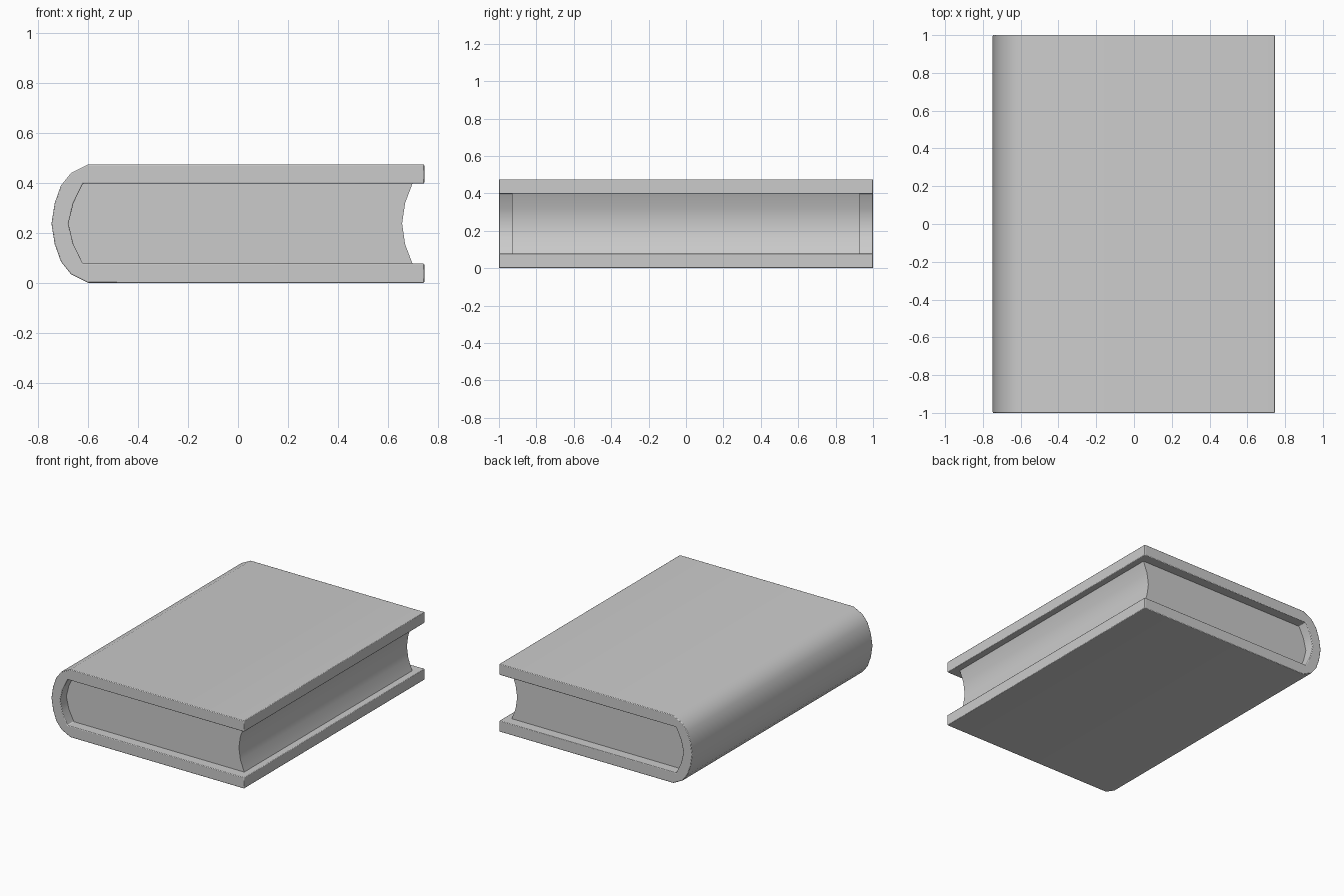
import bpy, bmesh, math

cube = bpy.data.objects.get("Cube")
if cube:
    bpy.data.objects.remove(cube, do_unlink=True)

MID = 0.2375  # height of the book's mirror plane

grey = bpy.data.materials.new("plain grey")
grey.use_nodes = True
grey.diffuse_color = (0.6, 0.6, 0.6, 1)
grey.node_tree.nodes["Principled BSDF"].inputs["Base Color"].default_value = (0.6, 0.6, 0.6, 1)


def mirrored(points):
    """Add the lower half of a profile whose last point lies on the mirror plane."""
    return points + [(x, 2 * MID - z) for x, z in reversed(points[:-1])]


def extrude_profile(name, profile, half_depth):
    """Extrude an x-z outline along y into a solid."""
    bm = bmesh.new()
    face = bm.faces.new([bm.verts.new((x, -half_depth, z)) for x, z in profile])
    result = bmesh.ops.extrude_face_region(bm, geom=[face])
    moved = [v for v in result["geom"] if isinstance(v, bmesh.types.BMVert)]
    bmesh.ops.translate(bm, verts=moved, vec=(0, 2 * half_depth, 0))
    bmesh.ops.recalc_face_normals(bm, faces=bm.faces)
    mesh = bpy.data.meshes.new(name)
    bm.to_mesh(mesh)
    bm.free()
    mesh.materials.append(grey)
    obj = bpy.data.objects.new(name, mesh)
    bpy.context.collection.objects.link(obj)
    bpy.ops.object.select_all(action="DESELECT")
    obj.select_set(True)
    bpy.context.view_layer.objects.active = obj
    return obj


# Cover: two boards joined by a rounded spine
outer = mirrored([(0.747, 0.475), (-0.6, 0.475), (-0.67, 0.44), (-0.71, 0.39),
                  (-0.735, 0.32), (-0.748, MID)])
inner = mirrored([(0.747, 0.398), (-0.622, 0.398), (-0.66, 0.32), (-0.68, MID)])
cover = extrude_profile("cover", outer + inner[::-1], 1.0)
bevel = cover.modifiers.new("softened edges", "BEVEL")
bevel.width = 0.004
bevel.segments = 2
bevel.limit_method = "ANGLE"
bevel.angle_limit = math.radians(60)
bpy.ops.object.shade_smooth_by_angle(angle=math.radians(40))

# Page block: rounded at the spine, hollowed at the fore edge, set in at both ends
spine_side = mirrored([(-0.622, 0.399), (-0.66, 0.32), (-0.681, MID)])
fore_edge = mirrored([(0.7, 0.399), (0.67, 0.32), (0.658, MID)])
pages = extrude_profile("pages", spine_side + fore_edge[::-1], 0.93)
bpy.ops.object.shade_smooth_by_angle(angle=math.radians(40))
